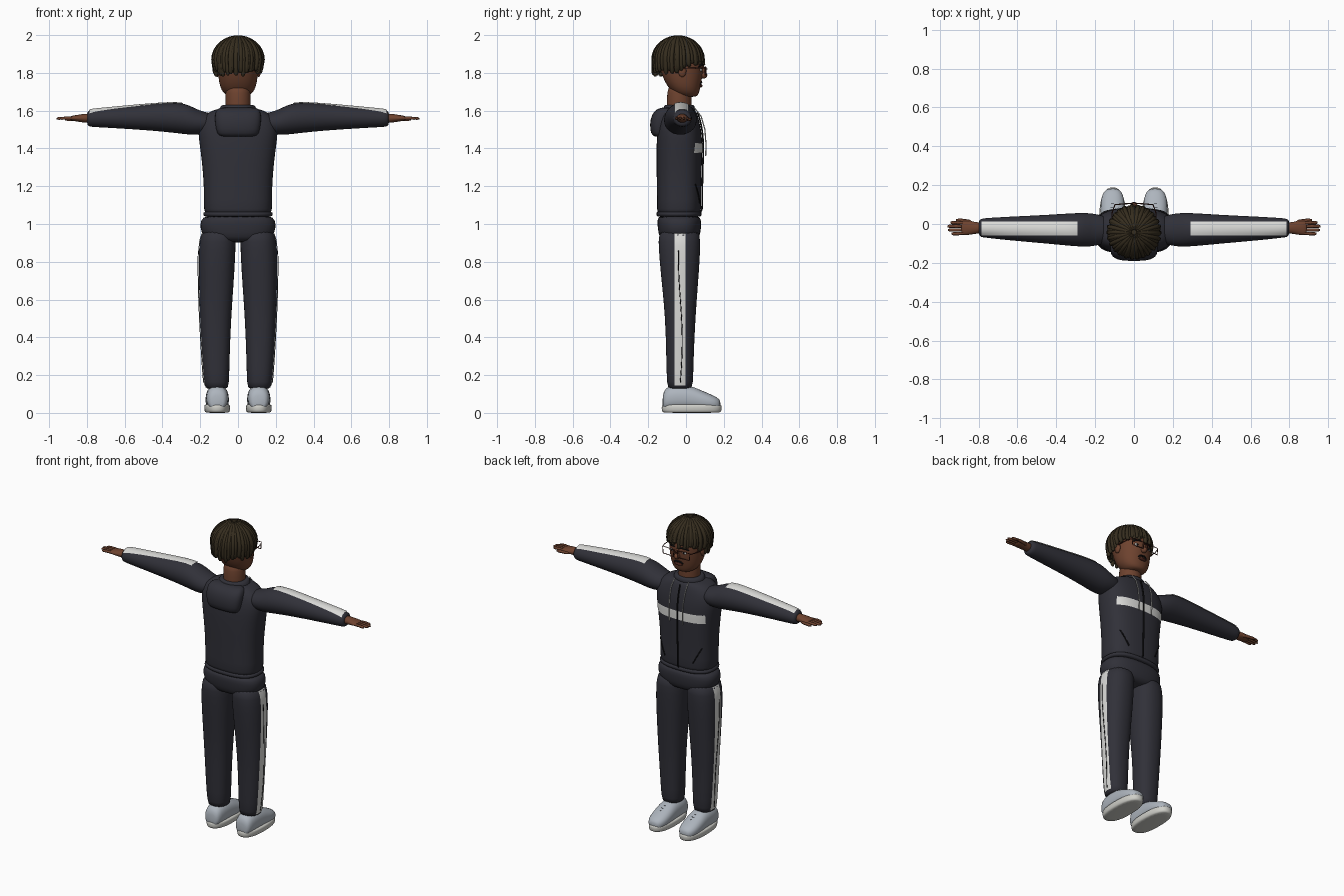
import bpy, bmesh, math, random
from mathutils import Vector
from mathutils.bvhtree import BVHTree

random.seed(4)
cube = bpy.data.objects.get("Cube")
if cube:
    bpy.data.objects.remove(cube, do_unlink=True)


def material(name, r, g, b):
    m = bpy.data.materials.new(name)
    m.use_nodes = True
    m.diffuse_color = (r, g, b, 1)
    bsdf = m.node_tree.nodes["Principled BSDF"]
    bsdf.inputs["Base Color"].default_value = (r, g, b, 1)
    bsdf.inputs["Roughness"].default_value = 0.8
    return m


CLOTH = material("dark cloth", 0.030, 0.030, 0.040)
WHITE = material("white stripe", 0.70, 0.70, 0.68)
SHOE = material("grey shoe", 0.42, 0.46, 0.51)
SOLE = material("pale sole", 0.62, 0.62, 0.58)
SKIN = material("brown skin", 0.155, 0.055, 0.028)
HAIR = material("dark brown hair", 0.036, 0.026, 0.013)
BLACK = material("black trim", 0.006, 0.006, 0.007)
FRAME = material("red brown frame", 0.06, 0.015, 0.01)


def finish(name, mesh, mat, mirror=False, subdiv=0):
    ob = bpy.data.objects.new(name, mesh)
    bpy.context.collection.objects.link(ob)
    mesh.materials.clear()
    mesh.materials.append(mat)
    for p in mesh.polygons:
        p.use_smooth = True
        p.material_index = 0
    if mirror:
        mod = ob.modifiers.new("mirror", "MIRROR")
        mod.use_mirror_merge = False
    if subdiv:
        mod = ob.modifiers.new("smooth", "SUBSURF")
        mod.levels = mod.render_levels = subdiv
    return ob


def from_bmesh(name, bm, mat, mirror=False, subdiv=0):
    bmesh.ops.recalc_face_normals(bm, faces=bm.faces[:])
    mesh = bpy.data.meshes.new(name)
    bm.to_mesh(mesh)
    bm.free()
    return finish(name, mesh, mat, mirror, subdiv)


def loft(name, mat, rings, axis="z", power=2.0, n=24, mirror=False):
    """Skin of rings (position along axis, two centres, two radii)."""
    bm = bmesh.new()
    rows = []
    for t, c1, c2, r1, r2 in rings:
        row = []
        for i in range(n):
            a = math.tau * (i + 0.5) / n
            c, s = math.cos(a), math.sin(a)
            u = c1 + r1 * math.copysign(abs(c) ** (2 / power), c)
            v = c2 + r2 * math.copysign(abs(s) ** (2 / power), s)
            co = {"x": (t, u, v), "y": (u, t, v), "z": (u, v, t)}[axis]
            row.append(bm.verts.new(co))
        rows.append(row)
    for a, b in zip(rows, rows[1:]):
        for i in range(n):
            j = (i + 1) % n
            bm.faces.new((a[i], a[j], b[j], b[i]))
    bm.faces.new(rows[0])
    bm.faces.new(rows[-1])
    return from_bmesh(name, bm, mat, mirror, 1)


def tube(name, mat, paths, radius, taper=1.0, mirror=False, closed=False):
    cu = bpy.data.curves.new(name, "CURVE")
    cu.dimensions = "3D"
    cu.bevel_depth = radius
    cu.bevel_resolution = 1
    cu.use_fill_caps = True
    for path in paths:
        sp = cu.splines.new("POLY")
        sp.points.add(len(path) - 1)
        sp.use_cyclic_u = closed
        for i, (pt, co) in enumerate(zip(sp.points, path)):
            pt.co = (*co, 1)
            pt.radius = taper if i == len(path) - 1 else 1
    tmp = bpy.data.objects.new(name + "_path", cu)
    mesh = bpy.data.meshes.new_from_object(tmp)
    bpy.data.objects.remove(tmp)
    return finish(name, mesh, mat, mirror)


def ball(name, mat, centre, radii, mirror=False):
    bm = bmesh.new()
    bmesh.ops.create_uvsphere(bm, u_segments=16, v_segments=10, radius=1)
    for v in bm.verts:
        v.co = Vector(centre) + Vector(a * b for a, b in zip(v.co, radii))
    return from_bmesh(name, bm, mat, mirror)


def caster(ob):
    """Function that drops a point onto the surface of ob."""
    bpy.context.view_layer.update()
    tree = BVHTree.FromObject(ob, bpy.context.evaluated_depsgraph_get())

    def drop(start, way, lift=0.004):
        hit, normal, _, _ = tree.ray_cast(Vector(start), Vector(way))
        if hit is None:
            return Vector(start)
        return hit - Vector(way) * lift
    return drop


def plate(name, mat, place, us, vs, mirror=False, nu=24, nv=6):
    bm = bmesh.new()
    grid = [[bm.verts.new(place(us[0] + (us[1] - us[0]) * i / nu, vs[0] + (vs[1] - vs[0]) * j / nv))
             for j in range(nv + 1)] for i in range(nu + 1)]
    for a, b in zip(grid, grid[1:]):
        for j in range(nv):
            bm.faces.new((a[j], a[j + 1], b[j + 1], b[j]))
    return from_bmesh(name, bm, mat, mirror)


# Jacket: body, hem, collar, folded hood and sleeves
torso = loft("jacket_body", CLOTH, [
    (1.04, 0, -.037, .175, .112), (1.06, 0, -.037, .182, .118), (1.20, 0, -.037, .181, .118),
    (1.32, 0, -.036, .191, .121), (1.42, 0, -.035, .204, .122), (1.49, 0, -.035, .214, .118),
    (1.55, 0, -.036, .205, .106), (1.595, 0, -.036, .155, .092), (1.615, 0, -.036, .10, .08)], power=2.6)
loft("jacket_hem", CLOTH, [(1.035, 0, -.037, .178, .116), (1.045, 0, -.037, .186, .121),
                           (1.06, 0, -.037, .186, .121), (1.07, 0, -.037, .178, .116)], power=2.6)
loft("collar", CLOTH, [(1.58, 0, -.036, .11, .088), (1.615, 0, -.036, .098, .085),
                       (1.632, 0, -.036, .085, .078), (1.628, 0, -.036, .07, .068)])
loft("hood", CLOTH, [(1.46, 0, -.135, .09, .03), (1.475, 0, -.135, .112, .052), (1.53, 0, -.13, .122, .063),
                     (1.58, 0, -.122, .124, .06), (1.61, 0, -.11, .112, .045), (1.618, 0, -.10, .09, .02)], power=3)
sleeves = loft("sleeves", CLOTH, [
    (.10, -.03, 1.535, .06, .045), (.20, -.03, 1.534, .084, .062), (.25, -.03, 1.549, .088, .078),
    (.31, -.029, 1.562, .086, .083), (.45, -.027, 1.565, .074, .071), (.65, -.023, 1.562, .061, .055),
    (.76, -.02, 1.56, .051, .047), (.79, -.02, 1.559, .048, .044), (.80, -.02, 1.559, .034, .032)],
    axis="x", mirror=True)

# Trousers
loft("trouser_hips", CLOTH, [(.90, 0, -.035, .13, .085), (.93, 0, -.035, .185, .108), (.98, 0, -.035, .203, .116),
                             (1.02, 0, -.036, .198, .117), (1.05, 0, -.037, .18, .11)], power=2.5)
legs = loft("trouser_legs", CLOTH, [
    (.125, .113, -.032, .056, .058), (.14, .113, -.032, .066, .07), (.30, .117, -.032, .073, .073),
    (.50, .119, -.03, .083, .08), (.68, .115, -.032, .092, .096), (.82, .112, -.034, .098, .108),
    (.91, .108, -.035, .096, .112), (.98, .102, -.036, .09, .108)], power=2.3, mirror=True)

# Shoes
loft("shoe_soles", SOLE, [(0, .11, .03, .058, .148), (.004, .11, .03, .066, .157), (.025, .11, .03, .070, .161),
                          (.042, .11, .03, .069, .159), (.046, .11, .03, .06, .15)], power=2.4, mirror=True)
loft("shoe_uppers", SHOE, [
    (-.125, .11, .055, .035, .035), (-.11, .11, .075, .053, .062), (-.06, .11, .08, .06, .068),
    (.02, .11, .08, .061, .067), (.07, .11, .068, .063, .056), (.13, .11, .055, .061, .044),
    (.17, .11, .048, .045, .032), (.183, .11, .044, .022, .018)], axis="y", power=2.3, mirror=True)
tube("shoe_laces", BLACK, [[(.085, y, z), (.11, y + .004, z + .004), (.135, y, z)]
                           for y, z in ((.06, .122), (.08, .114), (.10, .105))], .002, mirror=True)

# Stripes, zip, pockets and cords laid on the clothes
on_sleeve, on_leg, on_torso = caster(sleeves), caster(legs), caster(torso)
plate("sleeve_stripes", WHITE, lambda x, y: on_sleeve((x, y, 2), (0, 0, -1), .006), (.29, .785), (-.06, .012), True)
plate("leg_stripes", WHITE, lambda z, y: on_leg((1, y, z), (-1, 0, 0)), (.145, .95), (-.062, -.002), True)
plate("chest_band", WHITE, lambda x, z: on_torso((x, 1, z), (0, -1, 0)), (-.172, .172), (1.375, 1.43))
tube("leg_seams", BLACK, [[on_leg((1, -.03 + .01 * math.sin(i / 4), .16 + i * .035), (-1, 0, 0)) for i in range(21)]],
     .0025, mirror=True)
tube("zip", BLACK, [[on_torso((0, 1, 1.05 + i * .027), (0, -1, 0), .006) for i in range(21)]], .005)
tube("pocket_edges", BLACK, [[on_torso((.10 + i * .01, 1, 1.11 + i * .02), (0, -1, 0), .005) for i in range(6)]],
     .0035, mirror=True)
tube("drawstrings", WHITE, [[(.05, .045, 1.615), (.052, .08, 1.57), (.05, .1, 1.5), (.048, .106, 1.42),
                             (.047, .104, 1.36)]], .0035, mirror=True)

# Hands
loft("palms", SKIN, [(.775, -.02, 1.56, .028, .026), (.81, -.02, 1.56, .029, .024), (.85, -.02, 1.56, .037, .018),
                     (.88, -.02, 1.56, .037, .013), (.89, -.02, 1.56, .03, .008)], axis="x", mirror=True)
tube("fingers", SKIN, [[(.87, y * .9 - .002, 1.56), (.91, y, 1.561), (tip - .01, y, 1.559), (tip, y, 1.558)]
                       for y, tip in ((.007, .945), (-.012, .96), (-.031, .957), (-.050, .94))],
     .0085, .5, mirror=True)
tube("thumbs", SKIN, [[(.82, -.005, 1.555), (.85, .014, 1.553), (.90, .02, 1.553), (.915, .02, 1.553)]],
     .009, .5, mirror=True)

# Head
loft("neck", SKIN, [(1.57, 0, -.036, .07, .068), (1.62, 0, -.036, .067, .066), (1.70, 0, -.035, .067, .066),
                    (1.74, 0, -.03, .06, .06)])
head = loft("head", SKIN, [
    (1.672, 0, .01, .04, .04), (1.682, 0, .006, .066, .06), (1.71, 0, -.006, .09, .079),
    (1.75, 0, -.015, .101, .097), (1.80, 0, -.021, .107, .111), (1.86, 0, -.028, .112, .12),
    (1.92, 0, -.035, .105, .113), (1.955, 0, -.038, .075, .08), (1.97, 0, -.04, .035, .04)], power=2.15)
ball("ears", SKIN, (.109, -.02, 1.81), (.012, .022, .032), True)
ball("nose", SKIN, (0, .092, 1.788), (.018, .021, .018))
ball("nose_bridge", SKIN, (0, .088, 1.81), (.01, .012, .03))
ball("lips", FRAME, (0, .077, 1.732), (.028, .01, .009))
on_face = caster(head)
ball("eye_whites", WHITE, on_face((.043, 1, 1.815), (0, -1, 0), -.003), (.016, .007, .009), True)
ball("pupils", BLACK, on_face((.043, 1, 1.815), (0, -1, 0), .002), (.007, .004, .007), True)
for part, x0, x1, z in (("eyebrows", .02, .07, 1.845), ("moustache", .0, .032, 1.752)):
    tube(part, BLACK, [[on_face((x0 + (x1 - x0) * i / 4, 1, z - .0015 * (i - 1) ** 2), (0, -1, 0), .001)
                        for i in range(5)]], .005, .5, mirror=True)

# Glasses
tube("lens_rims", FRAME, [[(.012, .106, 1.83), (.098, .10, 1.832), (.094, .10, 1.787), (.018, .106, 1.787)]],
     .0028, mirror=True, closed=True)
tube("glasses_arms", FRAME, [[(.098, .10, 1.826), (.112, .06, 1.826), (.117, -.02, 1.824)]], .0028, mirror=True)
tube("glasses_bridge", FRAME, [[(-.013, .106, 1.818), (0, .112, 1.822), (.013, .106, 1.818)]], .0028)

# Hair: scalp cap under radiating locks that hang at their ends
bm = bmesh.new()
bmesh.ops.create_uvsphere(bm, u_segments=32, v_segments=20, radius=1)
for v in bm.verts:
    v.co = (v.co.x * .128, v.co.y * .128 - .042, v.co.z * .116 + 1.87)
bmesh.ops.delete(bm, geom=[v for v in bm.verts if v.co.z < 1.845 + v.co.y * .35], context="VERTS")
from_bmesh("scalp_cap", bm, HAIR)


def lock(angle, start, reach, drop):
    path = []
    for k in range(8):
        th = start + (math.pi * .5 - start) * k / 7
        r = math.sin(th) * reach
        path.append((r * math.cos(angle), r * math.sin(angle) - .042, 1.87 + .118 * math.cos(th) * reach / .131))
    x, y, z = path[-1]
    for k in (.5, .85, 1):
        path.append((x * (1 - .08 * k), y + .003 * k, z - drop * k))
    return path


locks = []
for count, start, reach in ((26, .1, .131), (26, .35, .127)):
    for i in range(count):
        a = math.tau * (i + (.5 if start > .2 else 0)) / count + random.uniform(-.05, .05)
        front = max(0, math.sin(a))
        locks.append(lock(a, start, reach, .07 - .055 * min(1, front * 1.4) + random.uniform(-.015, .02)))
tube("hair_locks", HAIR, locks, .0125, .45)
